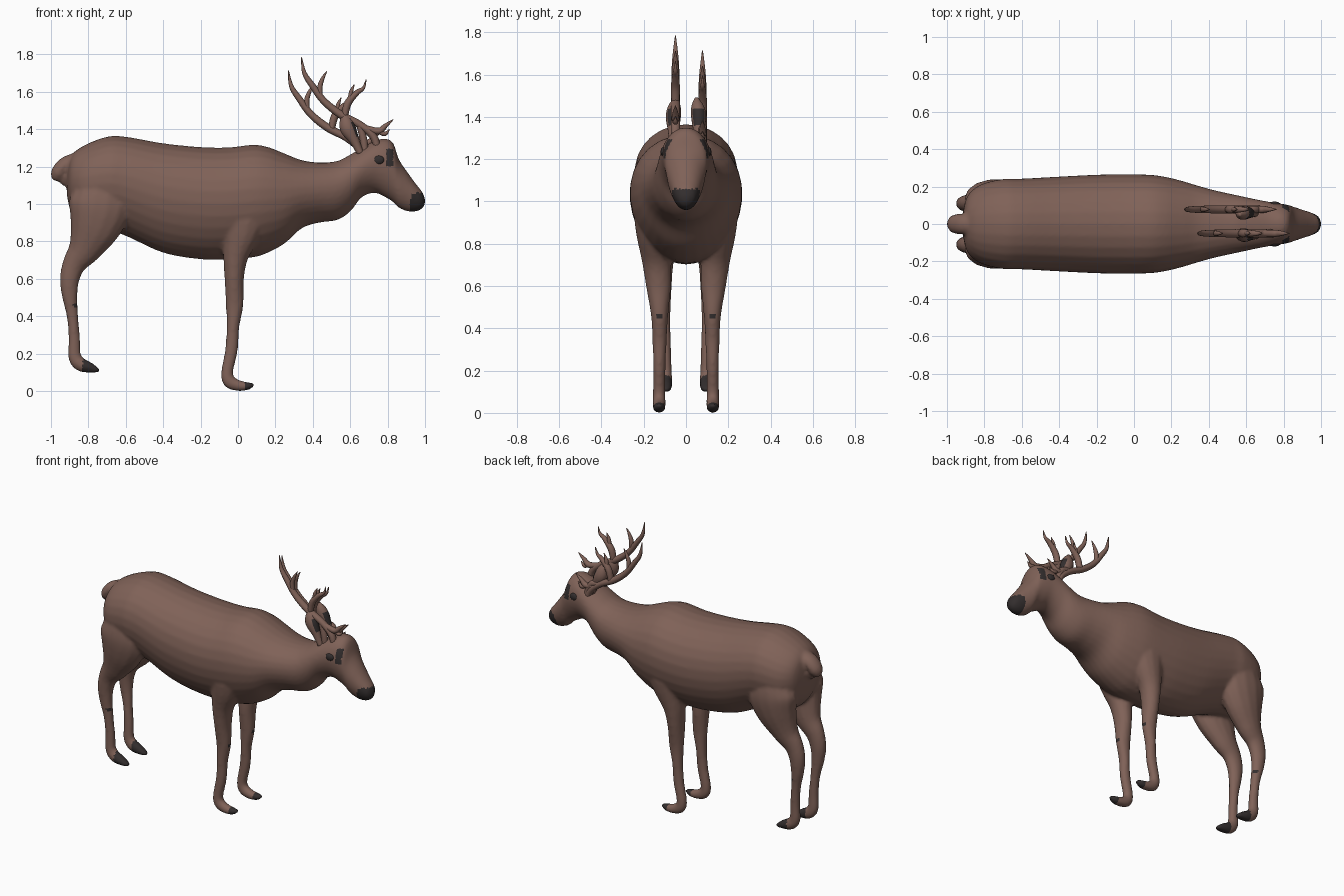
import bpy, bmesh, math
from mathutils import Vector


def material(name, rgb):
    m = bpy.data.materials.new(name)
    m.diffuse_color = (*rgb, 1)
    return m


COAT = material("brown coat", (0.215, 0.122, 0.097))
DARK = material("dark horn", (0.033, 0.027, 0.027))


def spline(pts, steps=5):
    """Smooth a list of (x, y, z, in-plane radius, y radius) stations."""
    out = []
    for i in range(len(pts) - 1):
        p0, p1, p2, p3 = (pts[max(0, min(len(pts) - 1, i + k))] for k in (-1, 0, 1, 2))
        for s in range(steps):
            t = s / steps
            out.append([0.5 * (2 * b + (c - a) * t + (2 * a - 5 * b + 4 * c - d) * t * t
                               + (3 * b - a - 3 * c + d) * t ** 3)
                        for a, b, c, d in zip(p0, p1, p2, p3)])
    out.append(list(pts[-1]))
    return out


def tube(bm, stations, sides=12, upright=False, egg=0.0):
    """Loft closed elliptical rings along a path lying mostly in the xz plane."""
    st = spline(stations)
    rings = []
    for i, (x, y, z, ra, rb) in enumerate(st):
        a, b = st[max(i - 1, 0)], st[min(i + 1, len(st) - 1)]
        t = Vector((b[0] - a[0], 0, b[2] - a[2]))
        n = Vector((0, 0, 1)) if upright else Vector((-t.z, 0, t.x)).normalized()
        ring = []
        for k in range(sides):
            u = 2 * math.pi * k / sides
            c, s = math.cos(u), math.sin(u)
            ring.append(bm.verts.new(Vector((x, y, z)) + n * max(ra, 0.002) * c
                                     + Vector((0, max(rb, 0.002) * s * (1 + egg * c), 0))))
        rings.append(ring)
    for r, q in zip(rings, rings[1:]):
        for k in range(sides):
            j = (k + 1) % sides
            bm.faces.new((r[k], r[j], q[j], q[k]))
    bm.faces.new(rings[0][::-1])
    bm.faces.new(rings[-1])


def finish(bm, name, *mats):
    bmesh.ops.recalc_face_normals(bm, faces=bm.faces[:])
    me = bpy.data.meshes.new(name)
    bm.to_mesh(me)
    bm.free()
    for m in mats:
        me.materials.append(m)
    ob = bpy.data.objects.new(name, me)
    bpy.context.collection.objects.link(ob)
    me.polygons.foreach_set("use_smooth", [True] * len(me.polygons))
    return ob


# Torso, neck and head: x, bottom, top, half width
body = bmesh.new()
trunk = [(-0.915, 1.05, 1.17, .06), (-0.89, .95, 1.26, .15), (-0.82, .88, 1.315, .21),
         (-0.7, .86, 1.36, .24), (-0.6, .83, 1.36, .242), (-0.4, .74, 1.325, .253),
         (-0.2, .705, 1.305, .263), (-0.05, .705, 1.303, .265), (.08, .715, 1.317, .263),
         (.16, .74, 1.305, .253), (.25, .79, 1.27, .232), (.34, .87, 1.235, .205),
         (.43, .90, 1.223, .18), (.53, .915, 1.23, .158), (.6, .96, 1.265, .143),
         (.66, 1.035, 1.3, .13), (.73, 1.06, 1.338, .117), (.79, 1.035, 1.35, .108),
         (.83, 1.01, 1.325, .1), (.86, .98, 1.24, .09), (.91, .96, 1.165, .073),
         (.95, .96, 1.11, .06), (.985, .975, 1.065, .042), (1.0, 1.0, 1.03, .012)]
tube(body, [(x, 0, (lo + hi) / 2, (hi - lo) / 2, w) for x, lo, hi, w in trunk], 28, True, .1)

# Tail, a short drooping tuft
tube(body, [(-.85, 0, 1.24, .04, .05), (-.92, 0, 1.215, .04, .055), (-.96, 0, 1.165, .042, .05),
            (-.975, 0, 1.125, .022, .025)])
tube(body, [(-.89, 0, 1.2, .03, .04), (-.92, 0, 1.14, .03, .04), (-.935, 0, 1.1, .012, .015)])

# Legs: one front and one hind path, repeated on both sides
front_leg = [(.04, .15, 1.08, .09, .07), (.035, .16, .95, .13, .085), (.02, .155, .85, .105, .082),
             (-.012, .14, .72, .068, .07), (-.02, .13, .6, .052, .06), (-.018, .125, .46, .047, .041),
             (-.027, .125, .34, .034, .034), (-.035, .126, .22, .034, .03),
             (-.058, .127, .1, .032, .03), (-.045, .127, .052, .036, .031),
             (.0, .127, .03, .03, .031), (.05, .127, .027, .022, .028), (.085, .127, .035, .01, .015)]
hind_leg = [(-.73, .13, 1.12, .13, .09), (-.735, .14, 1.0, .17, .1), (-.765, .135, .88, .14, .09),
            (-.82, .12, .76, .09, .068), (-.875, .112, .68, .064, .05), (-.9, .11, .6, .053, .043),
            (-.9, .108, .51, .042, .036), (-.885, .102, .4, .031, .029), (-.875, .098, .28, .031, .028),
            (-.873, .096, .185, .035, .03), (-.845, .096, .145, .038, .032),
            (-.8, .096, .128, .031, .031), (-.76, .096, .115, .017, .025), (-.738, .096, .108, .008, .014)]
for side in (-1, 1):
    for leg in (front_leg, hind_leg):
        tube(body, [(x, side * y, z, a, b) for x, y, z, a, b in leg], 14)

# Blend the body parts into one skin
body = finish(body, "body", COAT, DARK)
bpy.context.view_layer.objects.active = body
body.select_set(True)
rm = body.modifiers.new("blend", 'REMESH')
rm.mode, rm.voxel_size, rm.use_smooth_shade = 'VOXEL', 0.0105, True
sm = body.modifiers.new("relax", 'SMOOTH')
sm.factor, sm.iterations = 0.5, 5
for mod in ("blend", "relax"):
    bpy.ops.object.modifier_apply(modifier=mod)
if len(body.data.materials) < 2:
    body.data.materials.clear()
    body.data.materials.append(COAT)
    body.data.materials.append(DARK)


def is_dark(c, n):
    x, y, z = c
    front_hoof = z < .07 and x > .04
    hind_hoof = z < .19 and -.83 < x < -.6
    nose = x > .915 and z < 1.06 and x + .3 * (1.0 - z) > .915
    brow = abs(x - .812) < .017 and abs(z - 1.25) < .045 and abs(y) > .03
    knee = abs(abs(y) - .125) < .013 and abs(z - .455) < .013 and n.x > .3 and x < .1
    return front_hoof or hind_hoof or nose or brow or knee


# Hooves, nose, face stripe and knee marks
for p in body.data.polygons:
    p.material_index = int(is_dark(p.center, p.normal))
    p.use_smooth = True

# Leaf-shaped ears with dark hollows, and eyes
for side, label in ((-1, "right"), (1, "left")):
    ear = bmesh.new()
    tube(ear, [(.655, side * .06, 1.27, .018, .02), (.625, side * .06, 1.335, .026, .026),
               (.59, side * .06, 1.4, .042, .036), (.575, side * .055, 1.45, .032, .03),
               (.565, side * .05, 1.49, .006, .008)], 14)
    ear = finish(ear, label + "_ear", COAT, DARK)
    for p in ear.data.polygons:
        c = p.center
        if p.normal.x > .55 and 1.36 < c.z < 1.44:
            p.material_index = 1
    eye = bmesh.new()
    bmesh.ops.create_uvsphere(eye, u_segments=16, v_segments=10, radius=1)
    for v in eye.verts:
        v.co = Vector((.752 + .03 * v.co.x, side * (.106 + .014 * v.co.y), 1.235 + .024 * v.co.z))
    finish(eye, label + "_eye", DARK)

# Antlers: a swept beam with tines, the left one set further back
beam = [(.75, 1.27, .018), (.725, 1.36, .021), (.65, 1.425, .02), (.55, 1.478, .021),
        (.46, 1.55, .019), (.4, 1.63, .017), (.355, 1.7, .012), (.34, 1.785, .002)]
tines = [[(.44, 1.565, .014), (.438, 1.625, .014), (.452, 1.67, .01), (.475, 1.71, .002)],
         [(.57, 1.47, .018), (.588, 1.54, .02), (.635, 1.595, .015), (.67, 1.62, .009), (.685, 1.665, .002)],
         [(.6, 1.55, .014), (.605, 1.6, .011), (.622, 1.64, .002)],
         [(.67, 1.41, .016), (.75, 1.39, .018), (.79, 1.42, .012), (.83, 1.452, .002)],
         [(.75, 1.39, .012), (.785, 1.375, .012), (.81, 1.4, .002)]]
for label, y, dx, dz in (("right_antler", -.05, 0, 0), ("left_antler", .078, -.07, -.07)):
    antler = bmesh.new()
    for path in [beam] + tines:
        tube(antler, [(x + dx, y, z + dz, r, r * 1.1) for x, z, r in path], 10)
    # root and burr
    tube(antler, [(.68, y, 1.26, .018, .018), (.672 + dx * .4, y, 1.34, .02, .02),
                  (.65 + dx, y, 1.425 + dz, .018, .018)], 10)
    finish(antler, label, COAT)
